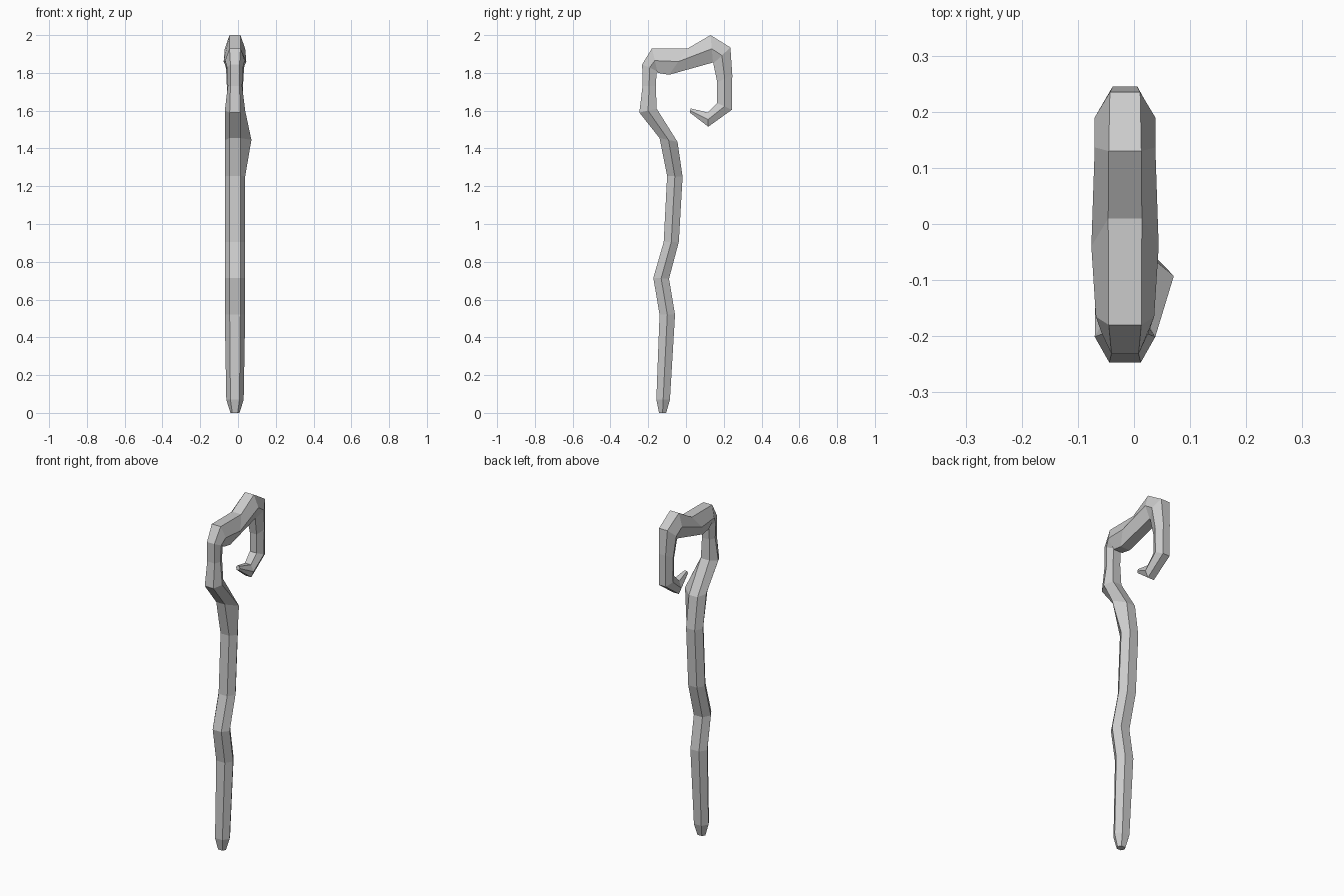
import bpy, bmesh

old = bpy.data.objects.get("Cube")
if old:
    bpy.data.objects.remove(old)

# Single plain grey for the whole staff
grey = bpy.data.materials.new("stone_grey")
grey.use_nodes = True
colour = (0.6, 0.6, 0.6, 1)
grey.diffuse_color = colour
grey.node_tree.nodes["Principled BSDF"].inputs["Base Color"].default_value = colour

CENTRE_X = -0.016

# Hexagonal rings: outer edge (y, z), inner edge (y, z), half width, half flat width
rings = [
    ((-.143, 0), (-.105, 0), .024, .014),
    ((-.157, .07), (-.085, .07), .046, .024),
    ((-.14, .52), (-.058, .52), .054, .028),
    ((-.173, .715), (-.09, .71), .054, .028),
    ((-.118, .905), (-.038, .905), .054, .028),
    ((-.1, 1.255), (-.018, 1.25), .054, .028),
    ((-.14, 1.455), (-.045, 1.435), .052, .028),
    ((-.247, 1.59), (-.155, 1.61), .054, .028),
    ((-.23, 1.73), (-.16, 1.73), .038, .024),
    ((-.232, 1.845), (-.155, 1.81), .042, .024),
    ((-.18, 1.93), (-.15, 1.80), .052, .029),
    ((.01, 1.93), (-.09, 1.79), .060, .030),
    ((.13, 2.0), (.143, 1.855), .054, .029),
    ((.235, 1.935), (.145, 1.85), .054, .027),
    ((.245, 1.79), (.165, 1.75), .044, .022),
    ((.243, 1.605), (.165, 1.64), .042, .022),
    ((.118, 1.515), (.115, 1.59), .036, .020),
    ((.02, 1.59), (.025, 1.612), .012, .008),
]
KNOT = 6

# Staff: skin consecutive rings, then cap both ends
bm = bmesh.new()
loops = []
for i, (outer, inner, wide, flat) in enumerate(rings):
    mid = [(a + b) / 2 for a, b in zip(outer, inner)]
    bump = .035 if i == KNOT else 0
    points = [(-flat, outer), (flat, outer), (wide + bump, mid),
              (flat, inner), (-flat, inner), (-wide, mid)]
    loops.append([bm.verts.new((CENTRE_X + x, y, z)) for x, (y, z) in points])
for a, b in zip(loops, loops[1:]):
    for k in range(6):
        n = (k + 1) % 6
        bm.faces.new((a[k], a[n], b[n], b[k]))
bm.faces.new(reversed(loops[0]))
bm.faces.new(loops[-1])
bmesh.ops.recalc_face_normals(bm, faces=bm.faces)

mesh = bpy.data.meshes.new("crooked_staff")
bm.to_mesh(mesh)
bm.free()
mesh.materials.append(grey)
staff = bpy.data.objects.new("crooked_staff", mesh)
bpy.context.collection.objects.link(staff)
